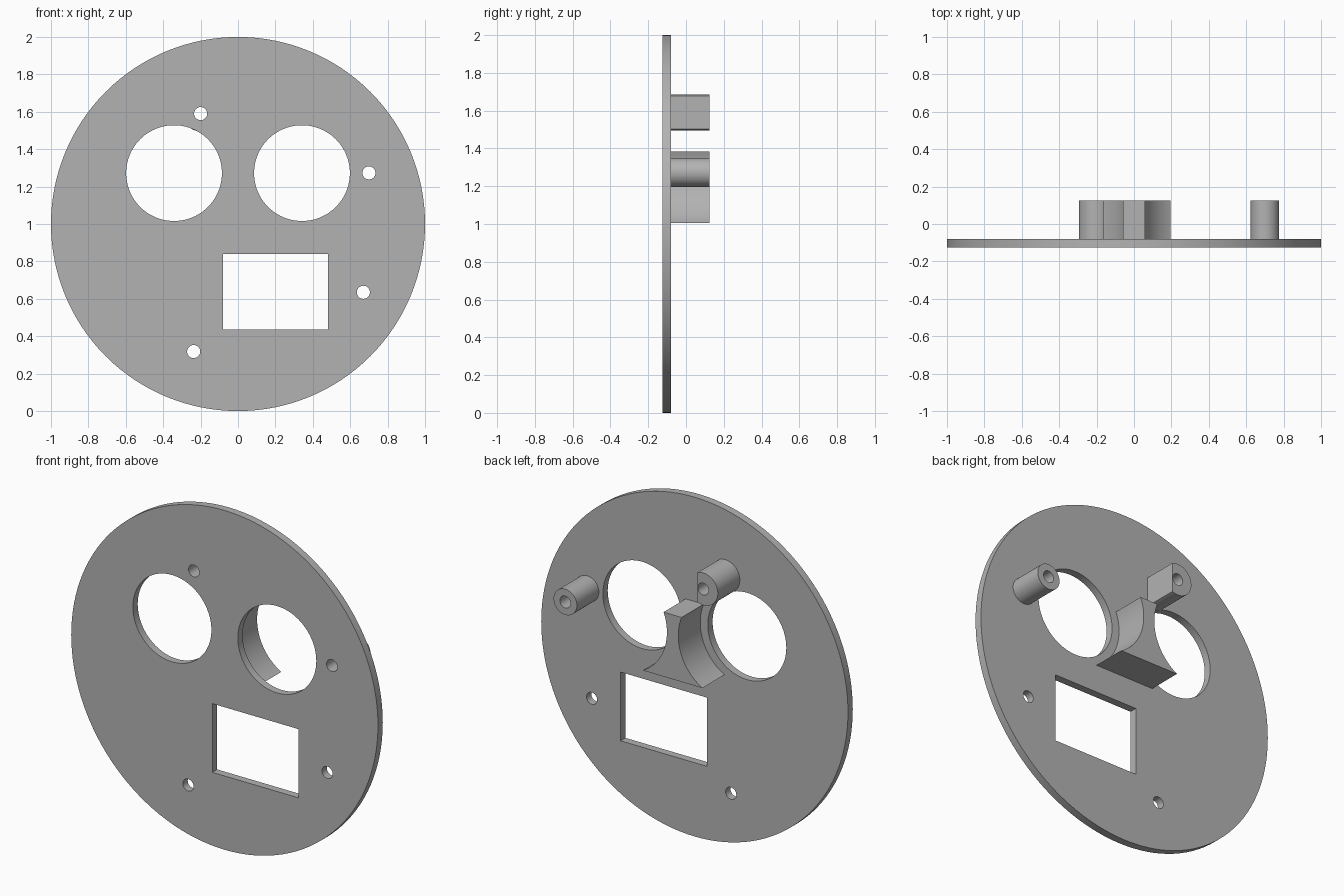
import bpy, bmesh
from math import cos, sin, pi, acos, atan2, radians

cube = bpy.data.objects.get("Cube")
if cube:
    bpy.data.objects.remove(cube, do_unlink=True)

grey = bpy.data.materials.new("plain grey")
grey.use_nodes = True
COLOUR = (0.45, 0.45, 0.45, 1)
grey.diffuse_color = COLOUR
grey.node_tree.nodes["Principled BSDF"].inputs["Base Color"].default_value = COLOUR

FRONT, FACE, BACK = -0.125, -0.08, 0.125
EYE_X, EYE_Z, EYE_R = 0.342, 1.272, 0.256
HOLE_R = 0.035
TOP_HOLE, SIDE_HOLE = (-0.2, 1.59), (0.7, 1.273)
HOLES = [TOP_HOLE, SIDE_HOLE, (0.67, 0.635), (-0.237, 0.318)]


def arc(cx, cz, r, a0, a1, n):
    """Points along an arc, both ends included."""
    return [(cx + r * cos(a0 + (a1 - a0) * i / n),
             cz + r * sin(a0 + (a1 - a0) * i / n)) for i in range(n + 1)]


def circle(cx, cz, r, n=64):
    return arc(cx, cz, r, 0, 2 * pi, n)[:-1]


def extruded(name, loops, y0, y1):
    """Fill an outline with its inner holes and extrude it from y0 to y1."""
    curve = bpy.data.curves.new(name, 'CURVE')
    curve.dimensions = '2D'
    curve.fill_mode = 'BOTH'
    curve.extrude = (y1 - y0) / 2
    for pts in loops:
        s = curve.splines.new('POLY')
        s.points.add(len(pts) - 1)
        for p, (x, z) in zip(s.points, pts):
            p.co = (x, z, 0, 1)
        s.use_cyclic_u = True
    obj = bpy.data.objects.new(name, curve)
    bpy.context.collection.objects.link(obj)
    obj.rotation_euler = (pi / 2, 0, 0)
    obj.location.y = (y0 + y1) / 2
    bpy.ops.object.select_all(action='DESELECT')
    obj.select_set(True)
    bpy.context.view_layer.objects.active = obj
    bpy.ops.object.convert(target='MESH')
    obj = bpy.context.object
    bm = bmesh.new()
    bm.from_mesh(obj.data)
    bmesh.ops.remove_doubles(bm, verts=bm.verts, dist=1e-5)
    bmesh.ops.recalc_face_normals(bm, faces=bm.faces)
    bm.to_mesh(obj.data)
    bm.free()
    obj.data.materials.clear()
    obj.data.materials.append(grey)
    bpy.ops.object.shade_smooth_by_angle(angle=radians(30))
    return obj


# Round plate with two large openings, a window and four screw holes
window = [(-0.08, 0.435), (0.482, 0.435), (0.482, 0.84), (-0.08, 0.84)]
extruded("round_plate",
         [circle(0, 1, 1, 128), window]
         + [circle(s * EYE_X, EYE_Z, EYE_R, 96) for s in (-1, 1)]
         + [circle(x, z, HOLE_R, 32) for x, z in HOLES],
         FRONT, FACE)

# Round screw post
extruded("side_post", [circle(*SIDE_HOLE, 0.076), circle(*SIDE_HOLE, HOLE_R, 32)],
         FACE, BACK)

# Screw post with one flat side
POST_R = 0.095
a = acos(0.037 / POST_R)
extruded("top_post", [arc(*TOP_HOLE, POST_R, a, 2 * pi - a, 48),
                      circle(*TOP_HOLE, HOLE_R, 32)], FACE, BACK)

# Waisted bracket between the openings, its sides concentric with them
BR, TOP, BOTTOM = 0.305, 1.385, 1.005


def side_angle(z):
    return pi - atan2(z - EYE_Z, (BR ** 2 - (z - EYE_Z) ** 2) ** 0.5)


right_side = arc(EYE_X, EYE_Z, BR, side_angle(BOTTOM), side_angle(TOP), 32)
left_side = [(-x, z) for x, z in reversed(right_side)]
extruded("centre_bracket", [right_side + left_side], FACE, BACK)
